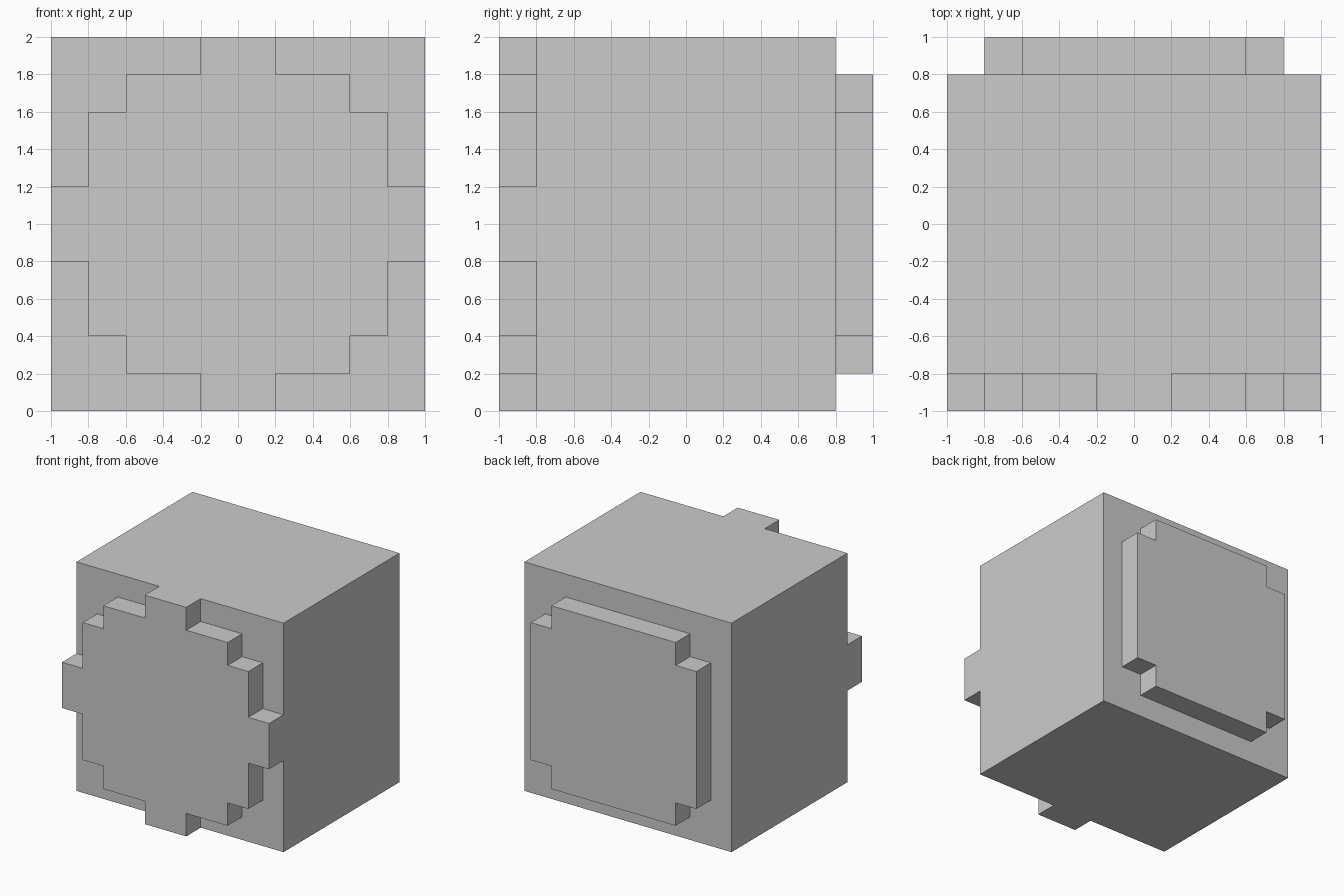
import bpy, bmesh

if "Cube" in bpy.data.objects:
    bpy.data.objects.remove(bpy.data.objects["Cube"])


def new_object(name, bm):
    bmesh.ops.recalc_face_normals(bm, faces=bm.faces[:])
    mesh = bpy.data.meshes.new(name)
    bm.to_mesh(mesh)
    bm.free()
    obj = bpy.data.objects.new(name, mesh)
    bpy.context.collection.objects.link(obj)
    return obj


def stepped_plate(name, quarter, y0, y1):
    """Mirror one quarter outline around (x=0, z=1) and extrude it along y."""
    half = quarter + [(-x, z) for x, z in reversed(quarter)]
    outline = half + [(-x, -z) for x, z in half]
    bm = bmesh.new()
    face = bm.faces.new([bm.verts.new((x, y0, z + 1)) for x, z in outline])
    ext = bmesh.ops.extrude_face_region(bm, geom=[face])
    moved = [g for g in ext["geom"] if isinstance(g, bmesh.types.BMVert)]
    bmesh.ops.translate(bm, verts=moved, vec=(0, y1 - y0, 0))
    return new_object(name, bm)


# Main block
bm = bmesh.new()
bmesh.ops.create_cube(bm, size=1)
bmesh.ops.scale(bm, vec=(2, 1.6, 2), verts=bm.verts)
bmesh.ops.translate(bm, vec=(0, 0, 1), verts=bm.verts)
new_object("main_block", bm)

# Front plate: stepped disc with four tabs reaching the block edges
stepped_plate("front_plate",
              [(1, .2), (.8, .2), (.8, .6), (.6, .6), (.6, .8), (.2, .8), (.2, 1)],
              -1, -0.8)

# Back plate: square with notched corners
stepped_plate("back_plate", [(.8, .6), (.6, .6), (.6, .8)], 0.8, 1)
